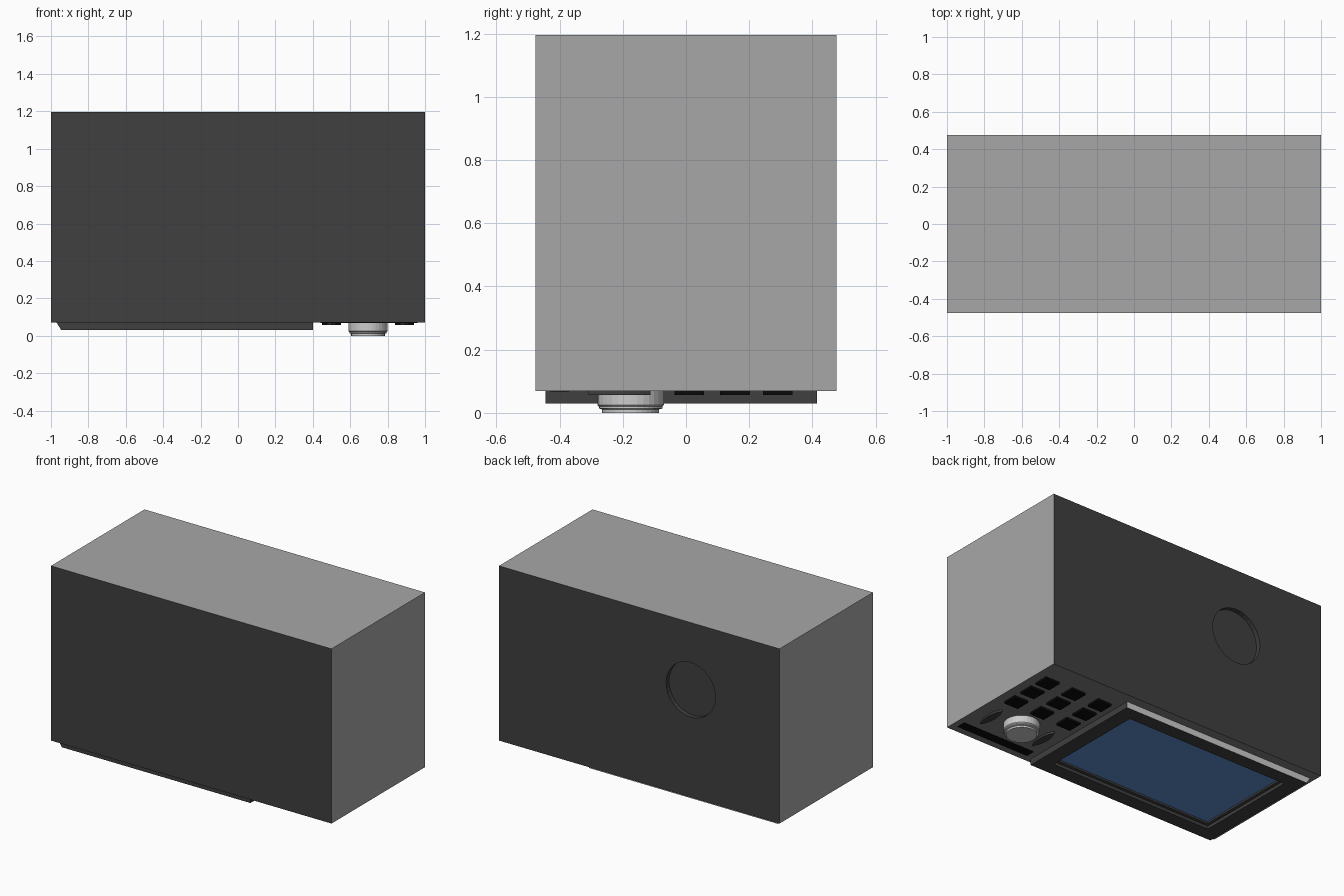
import bpy, bmesh, math

if "Cube" in bpy.data.objects:
    bpy.data.objects.remove(bpy.data.objects["Cube"])


def material(name, r, g, b):
    m = bpy.data.materials.new(name)
    m.diffuse_color = (r, g, b, 1)
    m.use_nodes = True
    m.node_tree.nodes["Principled BSDF"].inputs["Base Color"].default_value = m.diffuse_color
    return m


DARK = material("side_dark", .05, .05, .05)
PANEL = material("panel_grey", .21, .21, .21)
BLACK = material("black", .003, .003, .003)
FRAME = material("door_black", .05, .05, .05)
GREY = material("shell_grey", .39, .39, .39)
LIGHT = material("trim_light", .8, .8, .8)
BLUE = material("window_blue", .12, .27, .64)


def finish(bm, name, *mats):
    bmesh.ops.recalc_face_normals(bm, faces=bm.faces)
    me = bpy.data.meshes.new(name)
    bm.to_mesh(me)
    bm.free()
    ob = bpy.data.objects.new(name, me)
    bpy.context.collection.objects.link(ob)
    for m in mats:
        me.materials.append(m)
    return ob


def stack(name, loops, *mats):
    """Skin a list of equal-length point loops and cap both ends."""
    bm = bmesh.new()
    rings = [[bm.verts.new(p) for p in loop] for loop in loops]
    n = len(rings[0])
    for a, b in zip(rings, rings[1:]):
        for i in range(n):
            bm.faces.new((a[i], a[(i + 1) % n], b[(i + 1) % n], b[i]))
    bm.faces.new(rings[0])
    bm.faces.new(rings[-1])
    return finish(bm, name, *mats)


def rect(x0, x1, y0, y1, z):
    return [(x0, y0, z), (x1, y0, z), (x1, y1, z), (x0, y1, z)]


def circle(x, y, r, z, n=32):
    return [(x + r * math.cos(2 * math.pi * i / n),
             y + r * math.sin(2 * math.pi * i / n), z) for i in range(n)]


def box(name, x0, x1, y0, y1, z0, z1, *mats):
    return stack(name, [rect(x0, x1, y0, y1, z0), rect(x0, x1, y0, y1, z1)], *mats)


# Body: grey ends and top, dark sides, control face below
body = box("body", -1, 1, -.476, .476, .07, 1.196, GREY, DARK, PANEL)

# Round recess in the rear side
cutter = stack("recess_cutter", [[(x, y, z + .762) for x, z, y in circle(-.367, 0, .176, d)]
                                 for d in (.446, .6)])
cutter.hide_render = True
mod = body.modifiers.new("recess", 'BOOLEAN')
mod.object = cutter
mod.operation = 'DIFFERENCE'
mod.solver = 'EXACT'
bpy.context.view_layer.objects.active = body
bpy.ops.object.modifier_apply(modifier=mod.name)
bpy.data.objects.remove(cutter)
for p in body.data.polygons:
    c = p.center
    if c.z < .08:
        p.material_index = 2
    else:
        p.material_index = 0 if abs(c.x) > .99 or c.z > 1.19 else 1

# Door: stepped frame down to a recessed window
door = stack("door", [
    rect(-.97, .4, -.445, .415, .07),
    rect(-.945, .4, -.445, .415, .03),
    rect(-.85, .305, -.355, .325, .03),
    rect(-.85, .305, -.355, .325, .05),
    rect(-.83, .285, -.335, .305, .05),
    rect(-.83, .285, -.335, .305, .062),
], FRAME, LIGHT, BLUE)
for p in door.data.polygons:
    c = p.center
    if abs(c.z - .062) < .001:
        p.material_index = 2
    elif abs(c.z - .05) < .002 and (c.y > .41 or c.x < -.95):
        p.material_index = 1

# Keypad, three by three
for i, x in enumerate((.5, .695, .89)):
    for j, y in enumerate((.01, .155, .29)):
        box(f"button_{i}_{j}", x - .05, x + .05, y - .047, y + .047, .057, .075, BLACK)

# Display strip
box("display_strip", .44, .96, -.43, -.37, .068, .075, BLACK)


# Lens-shaped marks either side of the knob
def lens(x, y, half_len, half_w, z, n=8):
    ts = [-1 + 2 * i / n for i in range(n + 1)]
    right = [(x + half_w * (1 - t * t), y + half_len * t, z) for t in ts]
    left = [(x - half_w * (1 - t * t), y + half_len * t, z) for t in reversed(ts[1:-1])]
    return right + left


for side, x in (("left", .5), ("right", .89)):
    stack(f"knob_mark_{side}", [lens(x, -.21, .098, .026, z) for z in (.075, .057)], DARK)

# Stepped knob
stack("knob", [circle(.695, -.175, r, z) for r, z in
               ((.105, .075), (.105, .025), (.1, .02), (.1, .014), (.09, .011), (.09, 0))])
